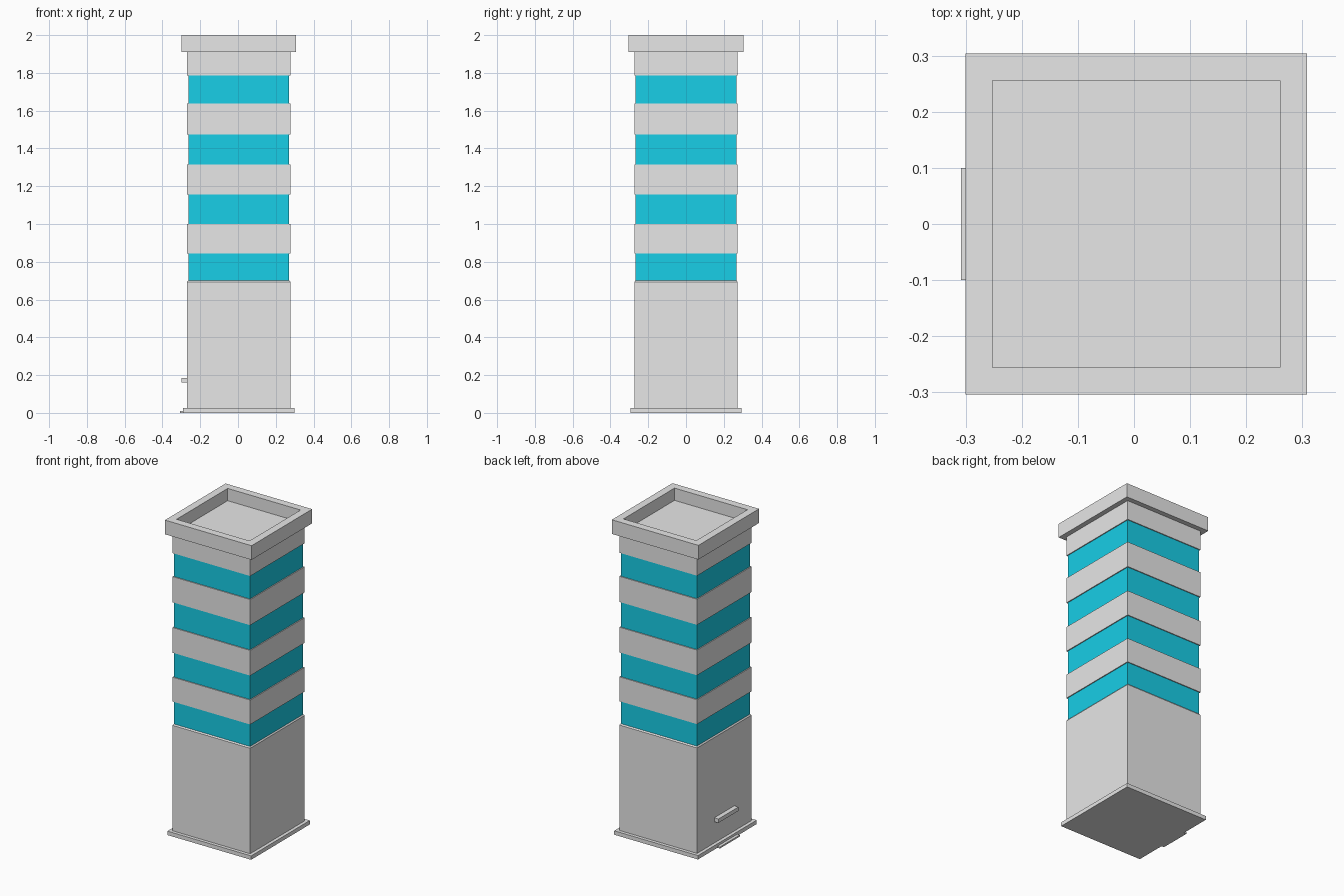
import bpy
import bmesh

cube = bpy.data.objects.get("Cube")
if cube:
    bpy.data.objects.remove(cube, do_unlink=True)


def make_material(name, rgb):
    mat = bpy.data.materials.new(name)
    mat.use_nodes = True
    mat.diffuse_color = (*rgb, 1)
    mat.node_tree.nodes["Principled BSDF"].inputs["Base Color"].default_value = (*rgb, 1)
    return mat


GREY = make_material("concrete grey", (0.8, 0.8, 0.8))
TEAL = make_material("teal glass", (0.01, 0.68, 0.88))
AXIS = 0.004  # the tower sits slightly off centre because of the doorstep


def add_tower_part(name, profile, mat):
    """Stack square rings given as (half width, height) and close both ends."""
    bm = bmesh.new()
    rings = []
    for half, z in profile:
        corners = ((-1, -1), (1, -1), (1, 1), (-1, 1))
        rings.append([bm.verts.new((AXIS + sx * half, sy * half, z)) for sx, sy in corners])
    for low, high in zip(rings, rings[1:]):
        for i in range(4):
            j = (i + 1) % 4
            bm.faces.new((low[i], low[j], high[j], high[i]))
    bm.faces.new(rings[0][::-1])
    bm.faces.new(rings[-1])
    finish(name, bm, mat)


def add_box(name, x, y, z, mat):
    bm = bmesh.new()
    bmesh.ops.create_cube(bm, size=1)
    for v in bm.verts:
        v.co = [lo if c < 0 else hi for c, (lo, hi) in zip(v.co, (x, y, z))]
    finish(name, bm, mat)


def finish(name, bm, mat):
    bmesh.ops.recalc_face_normals(bm, faces=bm.faces)
    mesh = bpy.data.meshes.new(name)
    bm.to_mesh(mesh)
    bm.free()
    mesh.materials.append(mat)
    bpy.context.collection.objects.link(bpy.data.objects.new(name, mesh))


WALL = 0.273
GLASS = 0.267

# Base slab and plain lower storeys with a slightly sloped top ledge
add_tower_part("base_slab", [(0.294, 0), (0.294, 0.025)], GREY)
add_tower_part("lower_body", [(WALL, 0.025), (WALL, 0.694), (GLASS, 0.702)], GREY)

# Glazed bands alternating with solid bands
for i, (low, high) in enumerate([(0.7, 0.845), (1.0, 1.155), (1.315, 1.475), (1.638, 1.787)]):
    add_tower_part(f"window_band_{i + 1}", [(GLASS, low), (GLASS, high)], TEAL)
for i, (low, high) in enumerate([(0.845, 1.0), (1.155, 1.315), (1.475, 1.638), (1.787, 1.91)]):
    add_tower_part(f"wall_band_{i + 1}", [(WALL, low), (WALL, high)], GREY)

# Overhanging roof with a sunken deck inside the parapet
add_tower_part("roof_parapet", [(0.304, 1.91), (0.304, 2.0), (0.256, 2.0), (0.256, 1.922)], GREY)

# Entrance canopy and doorstep on the right side
add_box("entrance_canopy", (-0.298, -0.265), (-0.1, 0.1), (0.16, 0.185), GREY)
add_box("doorstep", (-0.308, -0.28), (-0.1, 0.1), (0, 0.01), GREY)
